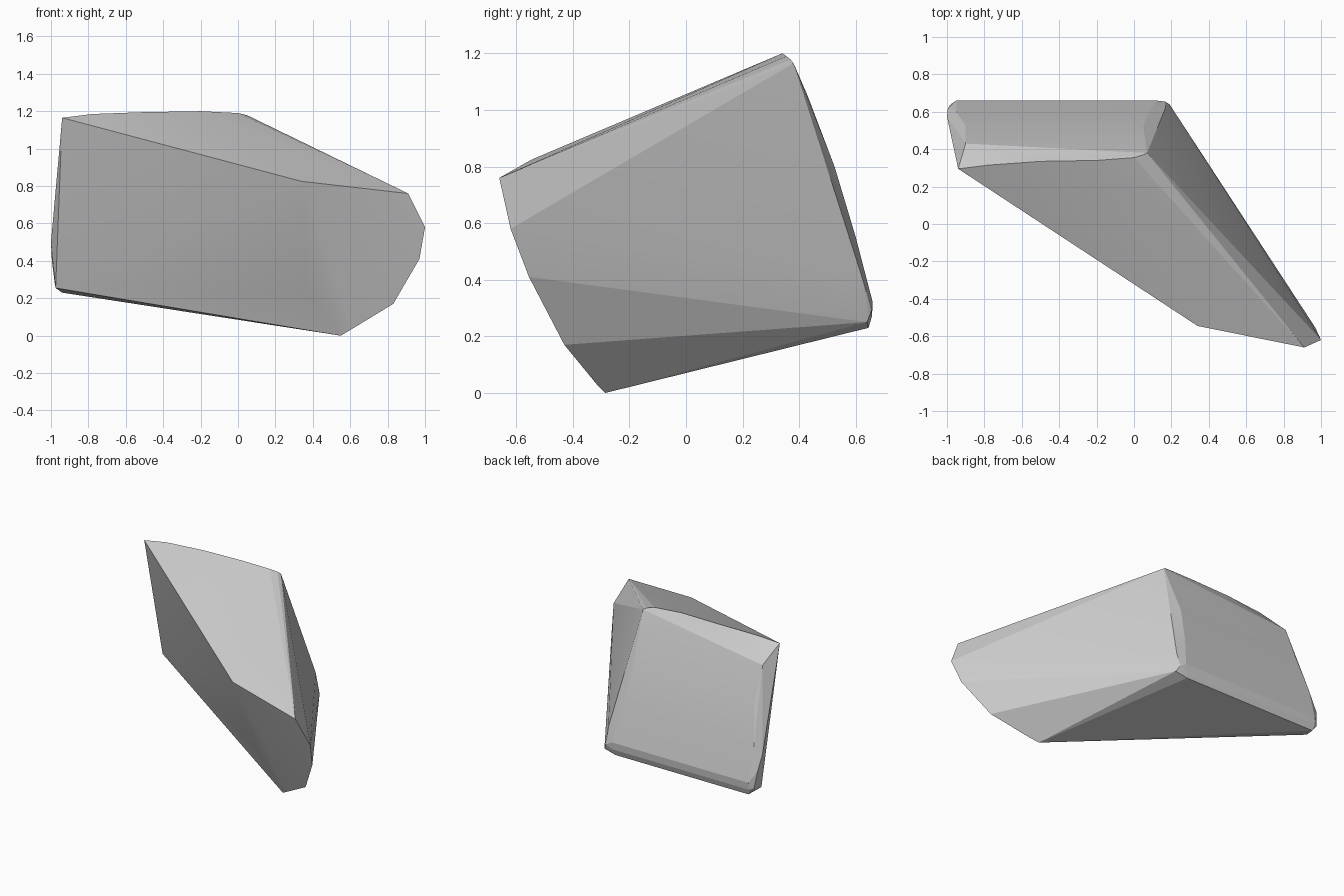
import bpy, bmesh, math

# front wedge: upper corner, ridge, nose tip outline, keel point
front = [(-0.94, 0.295, 1.165), (0.34, -0.545, 0.825), (0.91, -0.66, 0.76),
         (1.0, -0.62, 0.58), (0.97, -0.555, 0.41), (0.83, -0.43, 0.17),
         (0.60, -0.315, 0.03), (0.55, -0.285, 0.0), (0.36, -0.29, 0.24)]

# gently curved top rim
top_rim = [(-0.78, 0.315, 1.185), (-0.5, 0.335, 1.195), (-0.2, 0.34, 1.2),
           (0.0, 0.355, 1.19), (0.05, 0.37, 1.178), (0.07, 0.38, 1.165)]

# bulging back: each row is left x, right x, y, z
back_rows = [(-0.90, 0.02, 0.43, 1.05), (-0.90, 0.05, 0.525, 0.8),
             (-0.95, 0.08, 0.60, 0.55), (-0.95, 0.12, 0.66, 0.32),
             (-0.95, 0.12, 0.657, 0.27), (-0.94, 0.10, 0.645, 0.23)]
back = [(x, y, z) for x0, x1, y, z in back_rows for x in (x0, x1)]

# rounded lower corners of the back
corners = [(-1.0, 0.575, 0.5), (-0.995, 0.62, 0.4), (-0.975, 0.55, 0.255),
           (-0.98, 0.64, 0.28), (0.19, 0.64, 0.25), (0.165, 0.655, 0.29),
           (0.17, 0.625, 0.4)]

# wrap all points in a convex faceted stone
bm = bmesh.new()
for p in front + top_rim + back + corners:
    bm.verts.new(p)
bmesh.ops.convex_hull(bm, input=bm.verts)
bmesh.ops.delete(bm, geom=[v for v in bm.verts if not v.link_faces], context='VERTS')
bmesh.ops.recalc_face_normals(bm, faces=bm.faces)
mesh = bpy.data.meshes.new("rock")
bm.to_mesh(mesh)
bm.free()
rock = bpy.data.objects.new("rock", mesh)
bpy.context.collection.objects.link(rock)

# soften only the gentle bends
bpy.context.view_layer.objects.active = rock
rock.select_set(True)
bpy.ops.object.shade_smooth_by_angle(angle=math.radians(12))
